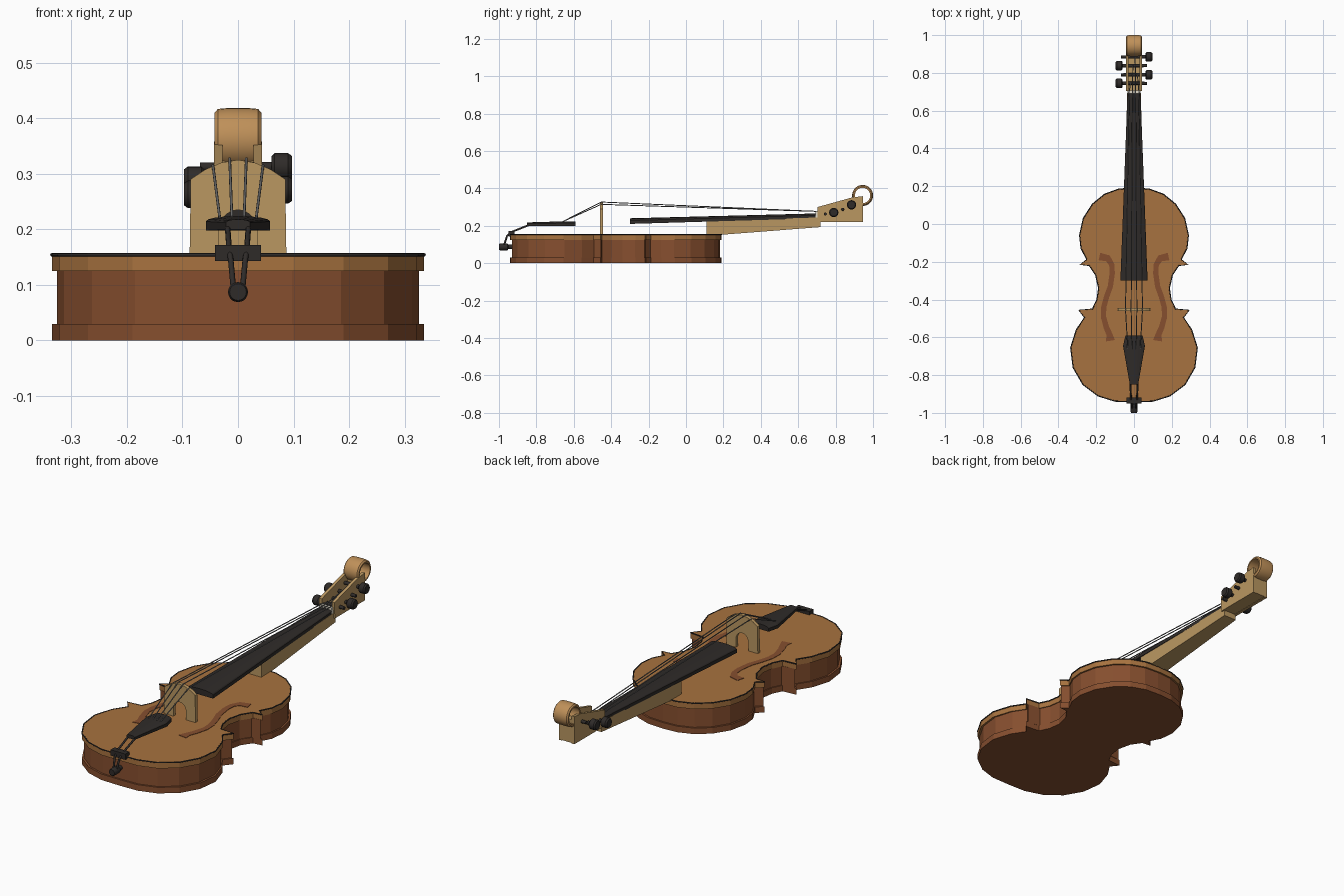
import bpy, bmesh, math
from mathutils import Vector

if "Cube" in bpy.data.objects:
    bpy.data.objects.remove(bpy.data.objects["Cube"])


def material(name, rgb):
    m = bpy.data.materials.new(name)
    m.diffuse_color = (*rgb, 1)
    m.use_nodes = True
    m.node_tree.nodes["Principled BSDF"].inputs["Base Color"].default_value = m.diffuse_color
    return m


SPRUCE = material("spruce", (0.39, 0.17, 0.05))
RIBWOOD = material("rib_wood", (0.24, 0.078, 0.028))
MAPLE = material("maple", (0.49, 0.31, 0.12))
SCROLLWOOD = material("scroll_wood", (0.52, 0.28, 0.10))
EBONY = material("ebony", (0.028, 0.024, 0.022))
STEEL = material("steel", (0.16, 0.16, 0.16))
BONE = material("bone", (0.75, 0.70, 0.58))


def loft(name, rings, mat, caps=True, closed=False):
    """Skin a series of equal-length closed rings."""
    bm = bmesh.new()
    vs = [[bm.verts.new(p) for p in r] for r in rings]
    n = len(rings[0])
    pairs = list(zip(vs, vs[1:])) + ([(vs[-1], vs[0])] if closed else [])
    for a, b in pairs:
        for i in range(n):
            j = (i + 1) % n
            bm.faces.new((a[i], a[j], b[j], b[i]))
    if caps and not closed:
        bm.faces.new(vs[0])
        bm.faces.new(vs[-1])
    bmesh.ops.recalc_face_normals(bm, faces=bm.faces)
    me = bpy.data.meshes.new(name)
    bm.to_mesh(me)
    bm.free()
    me.materials.append(mat)
    ob = bpy.data.objects.new(name, me)
    bpy.context.collection.objects.link(ob)
    return ob


def prism(name, pts, axis, a, b, mat):
    def put(p, t):
        q = list(p)
        q.insert(axis, t)
        return q
    return loft(name, [[put(p, t) for p in pts] for t in (a, b)], mat)


def box(name, x0, x1, y0, y1, z0, z1, mat):
    return prism(name, [(x0, y0), (x1, y0), (x1, y1), (x0, y1)], 2, z0, z1, mat)


def smooth(ob):
    for p in ob.data.polygons:
        p.use_smooth = True
    bpy.context.view_layer.objects.active = ob
    ob.select_set(True)
    bpy.ops.object.shade_smooth_by_angle(angle=math.radians(35))
    ob.select_set(False)


def turned(name, centre, axis, profile, mat, n=20):
    """Lathe (offset, radius) pairs along the x (0) or y (1) axis."""
    rings = []
    for t, r in profile:
        ring = []
        for i in range(n):
            a = 2 * math.pi * i / n
            v = [r * math.cos(a), r * math.sin(a)]
            v.insert(axis, t)
            ring.append(Vector(v) + Vector(centre))
        rings.append(ring)
    ob = loft(name, rings, mat)
    smooth(ob)
    return ob


def wire(name, pts, r, mat, cyclic=False):
    cu = bpy.data.curves.new(name, "CURVE")
    cu.dimensions = "3D"
    cu.bevel_depth = r
    cu.bevel_resolution = 2
    cu.use_fill_caps = True
    sp = cu.splines.new("POLY")
    sp.points.add(len(pts) - 1)
    for p, c in zip(sp.points, pts):
        p.co = (*c, 1)
    sp.use_cyclic_u = cyclic
    cu.materials.append(mat)
    ob = bpy.data.objects.new(name, cu)
    bpy.context.collection.objects.link(ob)


# Body: mirrored half outline, used for back, ribs, top and edge line
half = [(0, .19), (.08, .185), (.155, .158), (.22, .105), (.268, .03), (.288, -.06),
        (.28, -.13), (.25, -.188), (.285, -.215), (.237, -.22), (.203, -.27),
        (.187, -.34), (.196, -.40), (.22, -.45), (.293, -.456), (.262, -.495),
        (.305, -.56), (.335, -.655), (.322, -.76), (.27, -.85), (.19, -.91),
        (.10, -.938), (0, -.94)]
outline = half + [(-x, y) for x, y in half[-2:0:-1]]
inset = [(x * .973, -.375 + (y + .375) * .985) for x, y in outline]
prism("back_plate", outline, 2, 0, .03, RIBWOOD)
prism("ribs", inset, 2, .028, .127, RIBWOOD)
prism("top_plate", outline, 2, .125, .155, SPRUCE)
wire("edge_line", [(x, y, .154) for x, y in outline], .003, EBONY, True)

# Sound holes: (x, y, half width across the stroke)
fpath = [(.183, -.172, .02), (.138, -.182, .018), (.118, -.215, .014), (.115, -.26, .014),
         (.125, -.33, .014), (.145, -.385, .014), (.16, -.44, .014), (.162, -.49, .014),
         (.147, -.545, .015), (.13, -.585, .016), (.125, -.618, .024)]
for side, s in (("left", -1), ("right", 1)):
    edge_a, edge_b = [], []
    for i, (x, y, w) in enumerate(fpath):
        p, q = fpath[max(i - 1, 0)], fpath[min(i + 1, len(fpath) - 1)]
        d = Vector((q[0] - p[0], q[1] - p[1])).normalized() * w
        edge_a.append((s * (x - d.y), y + d.x))
        edge_b.append((s * (x + d.y), y - d.x))
    prism("sound_hole_" + side, edge_a + edge_b[::-1], 2, .153, .157, RIBWOOD)

# Neck, tapering from heel to nut
loft("neck", [[(-w, y, z0), (w, y, z0), (w, y, z1), (-w, y, z1)] for y, w, z0, z1 in
              ((.11, .052, .15, .225), (.19, .050, .152, .228), (.72, .035, .193, .245))], MAPLE)


def arched(y, w, z0, z1, rise):
    top = [(w * math.cos(a), y, z1 + rise * math.sin(a))
           for a in [math.pi * i / 8 for i in range(9)]]
    return [(-w, y, z0), (w, y, z0)] + top


# Fingerboard, tailpiece, nut and saddle
loft("fingerboard", [arched(-.30, .072, .21, .228, .012), arched(.70, .034, .24, .256, .010)], EBONY)
loft("tailpiece", [arched(-.85, .022, .20, .212, .006), arched(-.645, .058, .198, .214, .010),
                   arched(-.59, .045, .198, .214, .010)], EBONY)
box("nut", -.035, .035, .692, .707, .235, .275, BONE)
box("saddle", -.041, .041, -.95, -.918, .143, .172, EBONY)

# Bridge with arched foot opening
bh = [(.035, .155), (.087, .155), (.085, .29), (.06, .307), (.03, .320)]
arch = [(.035 * math.cos(a), .195 + .04 * math.sin(a)) for a in [math.pi * i / 10 for i in range(11)]]
prism("bridge", bh + [(0, .325)] + [(-x, z) for x, z in bh[::-1]] + arch[::-1], 1, -.461, -.444, MAPLE)

# Pegbox: two cheeks, floor and end block
cheek = [(.705, .22), (.703, .30), (.89, .352), (.945, .358), (.945, .22)]
for side, s in (("left", -1), ("right", 1)):
    prism("pegbox_cheek_" + side, cheek, 0, s * .028, s * .043, MAPLE)
box("pegbox_floor", -.03, .03, .705, .94, .222, .242, MAPLE)
box("pegbox_end", -.03, .03, .905, .944, .222, .338, MAPLE)

# Scroll: open barrel with rounded rims
sec = [(-.042, .041), (-.042, .048), (-.036, .0545), (-.02, .056), (.02, .056),
       (.036, .0545), (.042, .048), (.042, .041)]
rings = []
for i in range(32):
    a = 2 * math.pi * i / 32
    rings.append([(x, .944 + r * math.cos(a), .362 + r * math.sin(a)) for x, r in sec])
smooth(loft("scroll", rings, SCROLLWOOD, closed=True))

# Tuning pegs, alternating sides
pegs = [(.745, .263, -1), (.790, .271, 1), (.838, .288, -1), (.885, .312, 1)]
for k, (y, z, s) in enumerate(pegs, 1):
    turned(f"peg_{k}", (0, y, z), 0,
           [(-s * .068, .008), (s * .06, .009), (s * .06, .019), (s * .066, .025),
            (s * .09, .025), (s * .097, .02)], EBONY)

# Strings over tailpiece, bridge, nut to pegs
for k, (u, peg) in enumerate(zip((-1.5, -.5, .5, 1.5), (0, 2, 3, 1)), 1):
    zb = .327 - .0062 * (abs(u) - .5) * 2
    y, z, _ = pegs[peg]
    wire(f"string_{k}", [(u * .022, -.66, .222), (u * .03, -.453, zb),
                         (u * .017, .70, .277), (u * .012, y, z + .008)], .0025, STEEL)

# End pin and tail cords
turned("end_pin", (0, 0, .087), 1, [(-1.0, .015), (-.994, .018), (-.955, .018), (-.95, .012), (-.92, .012)], EBONY)
for side, s in (("left", -1), ("right", 1)):
    wire("tail_cord_" + side, [(s * .019, -.83, .208), (s * .016, -.938, .165),
                               (s * .013, -.957, .145), (s * .008, -.975, .09)], .005, EBONY)
